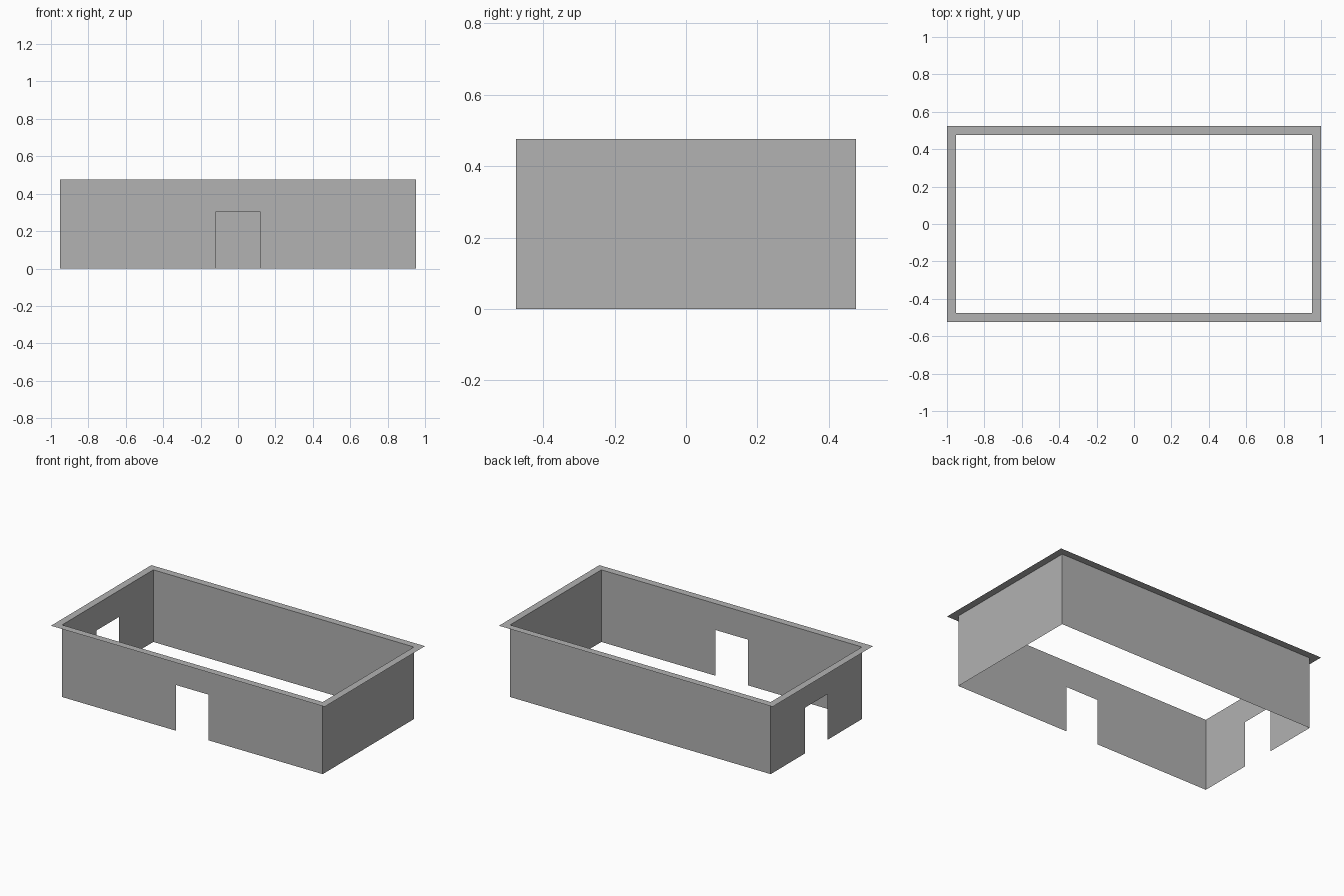
import bpy
import bmesh
from mathutils import Matrix, Vector
from math import pi

UNIT = 1 / 21                       # rim width
HALF_X, HALF_Y, HEIGHT = 20 * UNIT, 10 * UNIT, 10 * UNIT
DOOR_HALF, DOOR_TOP = 2.5 * UNIT, 0.302

cube = bpy.data.objects.get("Cube")
if cube:
    bpy.data.objects.remove(cube, do_unlink=True)

grey = bpy.data.materials.new("plain_grey")
grey.use_nodes = True
grey.diffuse_color = (0.445, 0.445, 0.445, 1)
grey.node_tree.nodes["Principled BSDF"].inputs["Base Color"].default_value = grey.diffuse_color


def add_sheet(name, quads, matrix=Matrix()):
    """Make a flat object from a list of quads."""
    bm = bmesh.new()
    for quad in quads:
        bm.faces.new([bm.verts.new(matrix @ Vector(p)) for p in quad])
    bmesh.ops.remove_doubles(bm, verts=bm.verts, dist=1e-5)
    mesh = bpy.data.meshes.new(name)
    bm.to_mesh(mesh)
    bm.free()
    mesh.materials.append(grey)
    obj = bpy.data.objects.new(name, mesh)
    bpy.context.collection.objects.link(obj)


def panel(x0, x1, z0, z1):
    return [(x0, 0, z0), (x1, 0, z0), (x1, 0, z1), (x0, 0, z1)]


def add_wall(name, half, distance, turn, door):
    """Thin wall facing outward, turned about z, with an optional doorway."""
    quads = [panel(-half, half, 0, HEIGHT)]
    if door:
        d, t = DOOR_HALF, DOOR_TOP
        quads = [panel(-half, -d, 0, t), panel(d, half, 0, t)]
        # Lintel strip above the doorway
        quads += [panel(a, b, t, HEIGHT) for a, b in ((-half, -d), (-d, d), (d, half))]
    matrix = Matrix.Rotation(turn, 4, "Z") @ Matrix.Translation((0, -distance, 0))
    add_sheet(name, quads, matrix)


# Four walls, with doorways in the front and right walls
add_wall("front_wall", HALF_X, HALF_Y, 0, True)
add_wall("left_wall", HALF_Y, HALF_X, pi / 2, False)
add_wall("back_wall", HALF_X, HALF_Y, pi, False)
add_wall("right_wall", HALF_Y, HALF_X, -pi / 2, True)

# Flat rim projecting outward around the top
corners = [(-1, -1), (1, -1), (1, 1), (-1, 1)]
inner = [(sx * HALF_X, sy * HALF_Y, HEIGHT) for sx, sy in corners]
outer = [(sx * (HALF_X + UNIT), sy * (HALF_Y + UNIT), HEIGHT) for sx, sy in corners]
add_sheet("top_rim", [(outer[i - 1], outer[i], inner[i], inner[i - 1]) for i in range(4)])
